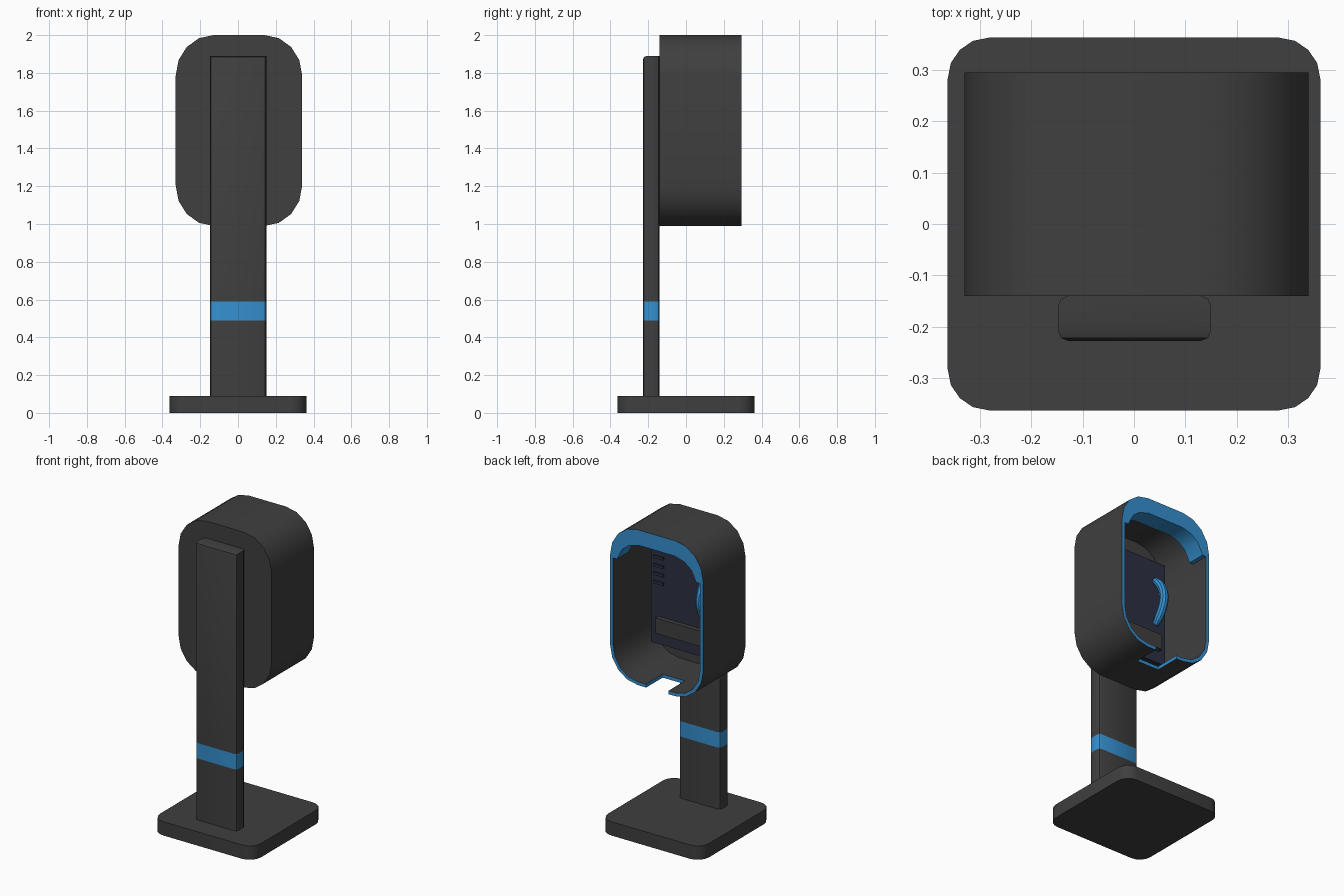
import bpy, bmesh
from math import sin, cos, pi, radians

if "Cube" in bpy.data.objects:
    bpy.data.objects.remove(bpy.data.objects["Cube"])

CX = 0.005  # hood centre line


def material(name, rgb):
    m = bpy.data.materials.new(name)
    m.diffuse_color = (*rgb, 1)
    m.use_nodes = True
    m.node_tree.nodes["Principled BSDF"].inputs["Base Color"].default_value = m.diffuse_color
    return m


DARK = material("dark_grey", (0.05, 0.05, 0.05))
BLUE = material("blue", (0.035, 0.28, 0.63))
NAVY = material("navy", (0.025, 0.03, 0.055))


def finish(bm, name, *mats):
    bmesh.ops.recalc_face_normals(bm, faces=bm.faces)
    me = bpy.data.meshes.new(name)
    bm.to_mesh(me)
    bm.free()
    for m in mats:
        me.materials.append(m)
    ob = bpy.data.objects.new(name, me)
    bpy.context.collection.objects.link(ob)
    bpy.context.view_layer.objects.active = ob
    return ob


def smooth(ob):
    bpy.ops.object.select_all(action='DESELECT')
    ob.select_set(True)
    bpy.context.view_layer.objects.active = ob
    bpy.ops.object.shade_smooth_by_angle(angle=radians(32))


def box(name, lo, hi, mat, bevel=0, segs=1, extra=None):
    """Box from corner to corner; bevels the upright edges, plus any edge `extra` picks."""
    bm = bmesh.new()
    bmesh.ops.create_cube(bm, size=1)
    for v in bm.verts:
        v.co = [(lo[i] + hi[i]) / 2 + v.co[i] * (hi[i] - lo[i]) for i in range(3)]
    if bevel:
        def picked(e):
            a, b = (v.co for v in e.verts)
            return abs(a.z - b.z) > 1e-4 or (extra and extra((a + b) / 2))
        bmesh.ops.bevel(bm, geom=[e for e in bm.edges if picked(e)], offset=bevel,
                        segments=segs, profile=0.5, affect='EDGES')
    ob = finish(bm, name, mat)
    smooth(ob)
    return ob


# base and post
box("base", (-0.363, -0.363, 0), (0.363, 0.363, 0.09), DARK, 0.08, 4)
X0, X1, Y0, Y1 = -0.148, 0.15, -0.228, -0.14
box("post_lower", (X0, Y0, 0.09), (X1, Y1, 0.49), DARK, 0.02, 2)
box("post_band", (X0, Y0, 0.49), (X1, Y1, 0.59), BLUE, 0.02, 2)
box("post_upper", (X0, Y0, 0.59), (X1, Y1, 1.89), DARK, 0.02, 2,
    lambda c: c.z > 1.88 and c.y < Y0 + 0.01)

# hood: rounded outline swept along y, closed at the front, cable notch in the floor
outline = []
for k, (sx, sz) in enumerate([(1, 1), (-1, 1), (-1, -1), (1, -1)]):
    for i in range(5):
        a = pi / 2 * k + pi / 8 * i
        outline.append((CX + sx * 0.135 + 0.2 * cos(a), 1.495 + sz * 0.29 + 0.215 * sin(a)))
    if k == 2:  # notch corners on the bottom edge
        notch = len(outline)
        outline += [(-0.08, 0.99), (0.08, 0.99)]

bm = bmesh.new()
rings = [[bm.verts.new((x, y, z)) for x, z in outline] for y in (-0.14, 0.125, 0.295)]
n = len(outline)
for r in range(2):
    for i in range(n):
        if r == 1 and i == notch:
            continue
        j = (i + 1) % n
        bm.faces.new((rings[r][i], rings[r][j], rings[r + 1][j], rings[r + 1][i]))
bm.faces.new(rings[0])
hood = finish(bm, "hood", DARK, BLUE)
sol = hood.modifiers.new("wall", 'SOLIDIFY')
sol.thickness = 0.022
sol.offset = -1
sol.use_even_offset = True
sol.material_offset_rim = 1
bpy.ops.object.modifier_apply(modifier="wall")
smooth(hood)

# thick blue crescent under the hood's top lip
half_in = [(0.285, 1.77), (0.25, 1.84), (0.20, 1.88), (0.13, 1.90)]
half_out = [(0.13 + 0.19 * cos(pi / 8 * i), 1.785 + 0.205 * sin(pi / 8 * i)) for i in range(5)]
bm = bmesh.new()
outer = [(0.32, 1.77)] + half_out
ring = outer + [(-x, z) for x, z in reversed(outer)]
ring += [(-x, z) for x, z in half_in] + list(reversed(half_in))
face = bm.faces.new([bm.verts.new((CX + x, 0.295, z)) for x, z in ring])
ext = bmesh.ops.extrude_face_region(bm, geom=[face], use_keep_orig=True)
for v in ext["geom"]:
    if isinstance(v, bmesh.types.BMVert):
        v.co.y -= 0.12
smooth(finish(bm, "top_lip", BLUE))

# equipment panel inside the hood
box("panel", (-0.24, -0.12, 1.13), (0.25, 0.0, 1.81), NAVY)
box("tray", (-0.19, -0.01, 1.21), (0.20, 0.03, 1.31), DARK)
for i in range(4):
    z = 1.52 + 0.055 * i
    box(f"panel_slot_{i + 1}", (0.16, -0.01, z), (0.23, 0.01, z + 0.018), NAVY)

# curved handle on the panel
cu = bpy.data.curves.new("handle", 'CURVE')
cu.dimensions = '3D'
cu.bevel_depth = 0.027
cu.bevel_resolution = 3
cu.use_fill_caps = True
sp = cu.splines.new('POLY')
sp.points.add(8)
for i, p in enumerate(sp.points):
    t = i / 4 - 1
    p.co = (-0.16, 0.005 + 0.08 * (1 - t * t), 1.53 + 0.15 * t, 1)
    p.radius = 1.0 if 0 < i < 8 else 0.7
cu.materials.append(BLUE)
handle = bpy.data.objects.new("handle", cu)
bpy.context.collection.objects.link(handle)
bpy.ops.object.select_all(action='DESELECT')
handle.select_set(True)
bpy.context.view_layer.objects.active = handle
bpy.ops.object.convert(target='MESH')
smooth(bpy.context.object)
